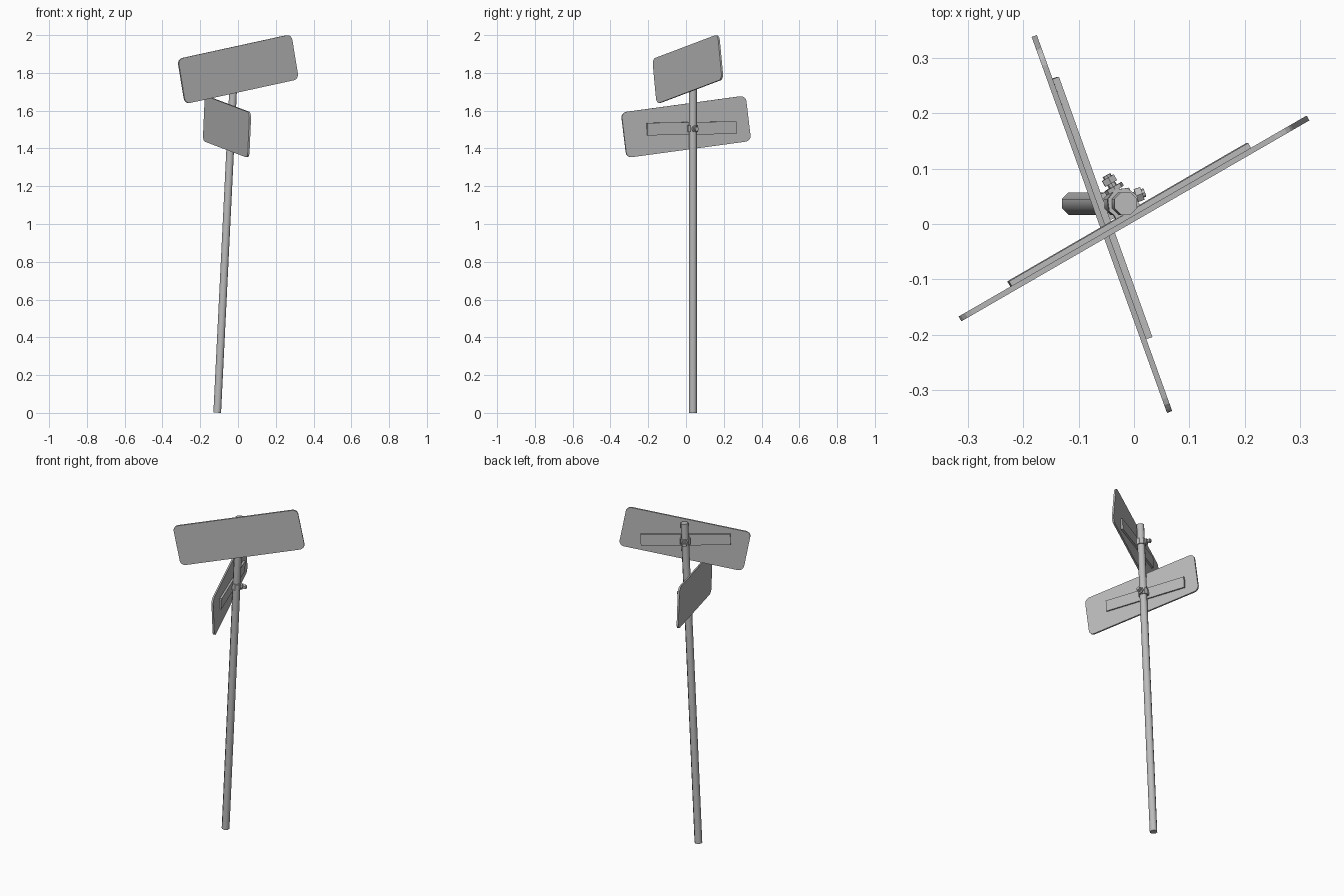
import bpy, bmesh, math
from mathutils import Matrix, Vector

if "Cube" in bpy.data.objects:
    bpy.data.objects.remove(bpy.data.objects["Cube"], do_unlink=True)

metal = bpy.data.materials.new("grey_metal")
metal.use_nodes = True
GREY = (0.5, 0.5, 0.5, 1)
metal.diffuse_color = GREY
metal.node_tree.nodes["Principled BSDF"].inputs["Base Color"].default_value = GREY

POLE_FOOT = Vector((-0.11, 0.037, 0.001))
POLE_TOP = Vector((-0.015, 0.037, 1.93))
POLE_R = 0.022
AXIS = (POLE_TOP - POLE_FOOT).normalized()


def add_object(name, bm, matrix):
    bmesh.ops.recalc_face_normals(bm, faces=bm.faces)
    mesh = bpy.data.meshes.new(name)
    bm.to_mesh(mesh)
    bm.free()
    obj = bpy.data.objects.new(name, mesh)
    bpy.context.collection.objects.link(obj)
    obj.matrix_world = matrix
    mesh.materials.append(metal)
    return obj


def cylinder(name, radius, depth, sides, matrix):
    bm = bmesh.new()
    bmesh.ops.create_cone(bm, cap_ends=True, segments=sides, radius1=radius,
                          radius2=radius, depth=depth)
    return add_object(name, bm, matrix)


def box(name, size, matrix):
    bm = bmesh.new()
    bmesh.ops.create_cube(bm, size=1)
    bmesh.ops.scale(bm, vec=size, verts=bm.verts)
    return add_object(name, bm, matrix)


def rounded_panel(name, width, height, thick, radius, matrix, steps=4):
    # Outline in local XZ, extruded along Y
    bm = bmesh.new()
    verts = []
    for corner, (sx, sz) in enumerate([(1, 1), (-1, 1), (-1, -1), (1, -1)]):
        for i in range(steps + 1):
            a = math.pi / 2 * (corner + i / steps)
            verts.append(bm.verts.new((sx * (width / 2 - radius) + radius * math.cos(a), -thick / 2,
                                       sz * (height / 2 - radius) + radius * math.sin(a))))
    face = bm.faces.new(verts)
    new = bmesh.ops.extrude_face_region(bm, geom=[face])["geom"]
    bmesh.ops.translate(bm, vec=(0, thick, 0),
                        verts=[v for v in new if isinstance(v, bmesh.types.BMVert)])
    return add_object(name, bm, matrix)


def sign(label, center, yaw, roll, clamp_z):
    # Panel
    turn = Matrix.Rotation(math.radians(yaw), 4, 'Z')
    tilt = Matrix.Rotation(math.radians(-roll), 4, 'Y')
    rounded_panel(label + "_sign_panel", 0.705, 0.242, 0.01, 0.03,
                  Matrix.Translation(center) @ turn @ tilt)

    # Bracket frame: Z along the pole, Y away from the panel
    along = turn @ Vector((1, 0, 0))
    out = AXIS.cross(along).normalized()
    along = out.cross(AXIS)
    frame = Matrix((along, out, AXIS)).transposed().to_4x4()
    point = POLE_FOOT.lerp(POLE_TOP, clamp_z / POLE_TOP.z)
    frame = Matrix.Translation(point) @ frame
    face_out = Matrix.Rotation(math.pi / 2, 4, 'X')

    # Backing strip, clamp band and the block joining them
    box(label + "_backing_strip", (0.5, 0.012, 0.066),
        frame @ Matrix.Translation((0, -0.024, 0)))
    cylinder(label + "_clamp_band", 0.029, 0.036, 8, frame)
    box(label + "_clamp_block", (0.05, 0.02, 0.036),
        frame @ Matrix.Translation((0, -0.016, 0)))

    # Bolt: washer, shank and hexagonal nut
    for part, radius, depth, sides, y in (("washer", 0.018, 0.008, 8, 0.031),
                                          ("bolt_shank", 0.008, 0.034, 8, 0.042),
                                          ("bolt_nut", 0.014, 0.012, 6, 0.048)):
        cylinder(label + "_" + part, radius, depth, sides,
                 frame @ Matrix.Translation((0, y, 0)) @ face_out)


# Leaning pole
pole = cylinder("pole", POLE_R, (POLE_TOP - POLE_FOOT).length, 8,
                Matrix.Translation((POLE_FOOT + POLE_TOP) / 2)
                @ AXIS.to_track_quat('Z', 'Y').to_matrix().to_4x4()
                @ Matrix.Rotation(math.pi / 8, 4, 'Z'))
bpy.context.view_layer.objects.active = pole
pole.select_set(True)
bpy.ops.object.shade_smooth_by_angle(angle=math.radians(50))

# Two crossed signs, backs toward the pole
sign("upper", (0, 0.01, 1.82), 30, 10.7, 1.82)
sign("lower", (-0.058, 0, 1.515), -70.2, -7.3, 1.505)
